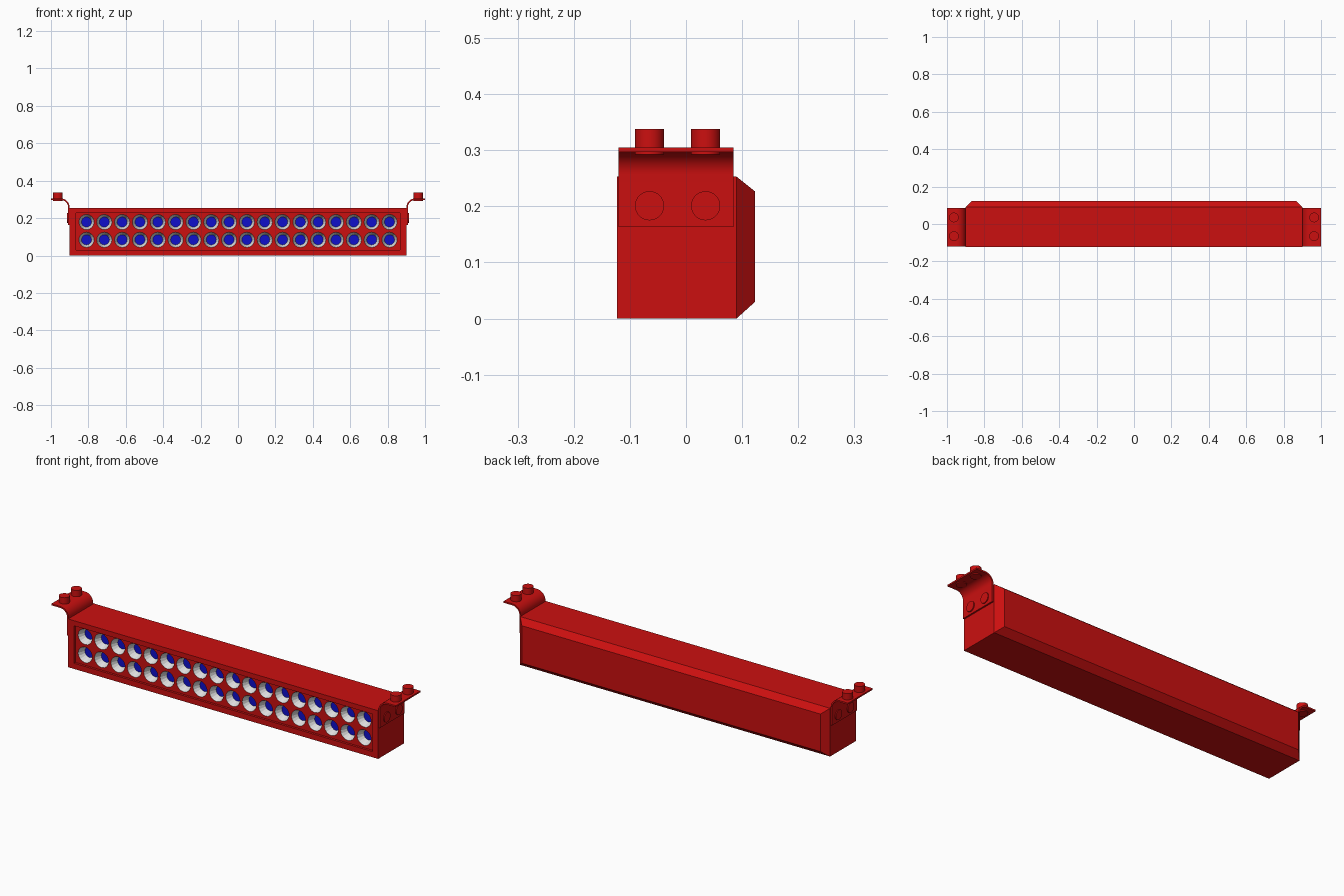
import bpy, bmesh, math
from mathutils import Matrix, Vector

cube = bpy.data.objects.get("Cube")
if cube:
    bpy.data.objects.remove(cube, do_unlink=True)


def material(name, rgb):
    m = bpy.data.materials.new(name)
    m.use_nodes = True
    m.diffuse_color = (*rgb, 1)
    m.node_tree.nodes["Principled BSDF"].inputs["Base Color"].default_value = (*rgb, 1)
    return m


RED = material("red paint", (0.6, 0.005, 0.005))
SILVER = material("silver reflector", (0.75, 0.75, 0.75))
BLUE = material("blue lens", (0.005, 0.005, 0.6))


def finish(name, bm, mats, smooth=False, fix_normals=True):
    if fix_normals:
        bmesh.ops.recalc_face_normals(bm, faces=bm.faces[:])
    mesh = bpy.data.meshes.new(name)
    bm.to_mesh(mesh)
    bm.free()
    for m in mats:
        mesh.materials.append(m)
    ob = bpy.data.objects.new(name, mesh)
    bpy.context.collection.objects.link(ob)
    bpy.ops.object.select_all(action='DESELECT')
    ob.select_set(True)
    bpy.context.view_layer.objects.active = ob
    if smooth:
        bpy.ops.object.shade_smooth_by_angle(angle=math.radians(35))
    return ob


def cylinder(bm, centre, axis, radius, depth, segments=32):
    turn = Vector((0, 0, 1)).rotation_difference(Vector(axis)).to_matrix().to_4x4()
    bmesh.ops.create_cone(bm, cap_ends=True, segments=segments, radius1=radius,
                          radius2=radius, depth=depth,
                          matrix=Matrix.Translation(centre) @ turn)


HALF, HEIGHT, FRONT, SHOULDER, BACK = 0.9, 0.253, -0.123, 0.09, 0.123
BEVEL, RECESS = 0.033, 0.012
PANEL = FRONT + RECESS
CUP_R, LENS_R, CUP_DEPTH, SIDES = 0.041, 0.027, 0.036, 16
cups = [(-0.81 + 1.62 * i / 17, z) for i in range(18) for z in (0.084, 0.179)]

# Housing: box with a tapered back and a recessed front panel
bm = bmesh.new()
rings = []
for y, inset in ((PANEL, BEVEL), (FRONT, BEVEL), (FRONT, 0), (SHOULDER, 0), (BACK, BEVEL)):
    x, low, high = HALF - inset, inset * 0.9, HEIGHT - inset * 0.8
    rings.append([bm.verts.new((px, y, pz))
                  for px, pz in ((-x, low), (x, low), (x, high), (-x, high))])
for a, b in zip(rings, rings[1:]):
    for i in range(4):
        j = (i + 1) % 4
        bm.faces.new((a[i], a[j], b[j], b[i]))
bm.faces.new(rings[0])
bm.faces.new(rings[-1])
housing = finish("housing", bm, [RED])

# Round pockets cut into the front panel
bm = bmesh.new()
for x, z in cups:
    cylinder(bm, (x, PANEL + 0.015, z), (0, 1, 0), CUP_R, 0.06, SIDES)
cutter = finish("pocket_cutter", bm, [RED])
cutter.hide_render = True
cut = housing.modifiers.new("pockets", 'BOOLEAN')
cut.operation, cut.solver, cut.object = 'DIFFERENCE', 'EXACT', cutter
bpy.context.view_layer.objects.active = housing
bpy.ops.object.modifier_apply(modifier=cut.name)
bpy.data.objects.remove(cutter, do_unlink=True)

# Reflector cups with a blue lens at the bottom of each
bm = bmesh.new()
for x, z in cups:
    loops = []
    for r, y in ((CUP_R, PANEL), (LENS_R, PANEL + CUP_DEPTH)):
        loops.append([bm.verts.new((x + r * math.cos(t), y, z + r * math.sin(t)))
                      for t in (math.tau * i / SIDES for i in range(SIDES))])
    rim, base = loops
    for i in range(SIDES):
        j = (i + 1) % SIDES
        bm.faces.new((rim[i], rim[j], base[j], base[i]))
    bm.faces.new(base).material_index = 1
bm.normal_update()
for f in bm.faces:
    if f.normal.y > 0:
        f.normal_flip()
finish("reflector_cups", bm, [SILVER, BLUE], fix_normals=False)

# Curved brackets and their bolts, one pair at each end
THICK, BEND, TOP = 0.008, 0.048, 0.305
for side, s in (("left", 1), ("right", -1)):
    cx, cz = HALF + BEND, TOP - BEND
    angles = [math.pi - math.pi / 2 * i / 12 for i in range(13)]

    def path(r, end_x):
        arc = [(cx + r * math.cos(t), cz + r * math.sin(t)) for t in angles]
        return [(end_x, 0.163)] + arc + [(1.0, cz + r)]

    outline = path(BEND, HALF) + path(BEND - THICK, HALF + THICK)[::-1]
    bm = bmesh.new()
    face = bm.faces.new([bm.verts.new((s * x, -0.12, z)) for x, z in outline])
    out = bmesh.ops.extrude_face_region(bm, geom=[face])
    bmesh.ops.translate(bm, vec=(0, 0.205, 0),
                        verts=[v for v in out["geom"] if isinstance(v, bmesh.types.BMVert)])
    finish(side + "_bracket", bm, [RED], smooth=True)

    bm = bmesh.new()
    for y in (-0.065, 0.035):
        cylinder(bm, (s * 0.963, y, 0.315), (0, 0, 1), 0.026, 0.045)
        cylinder(bm, (s * 0.905, y, 0.201), (1, 0, 0), 0.026, 0.016)
    finish(side + "_bolts", bm, [RED], smooth=True)
